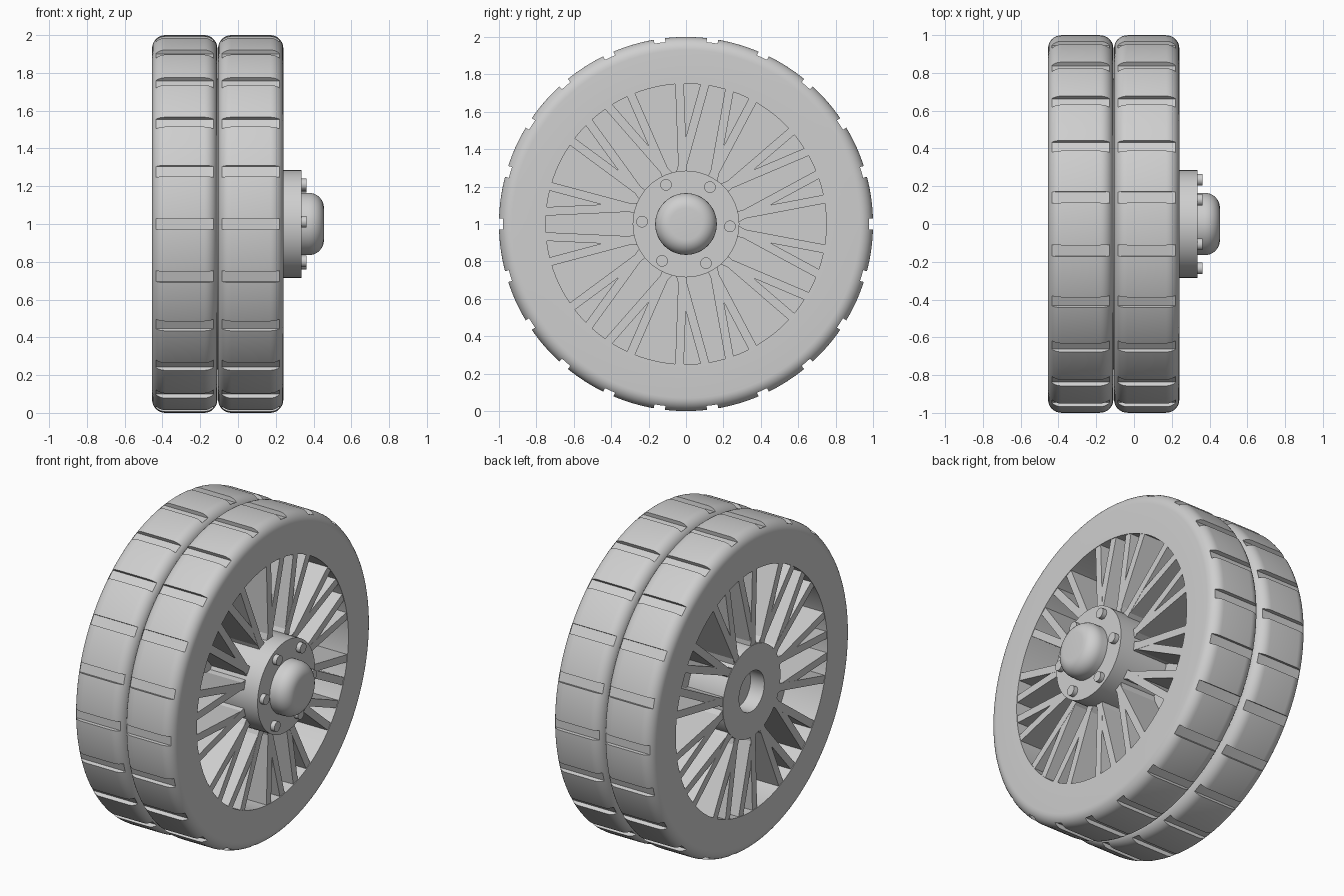
import bpy
import bmesh
from math import sin, cos, pi, radians
from mathutils import Matrix, Vector

if "Cube" in bpy.data.objects:
    bpy.data.objects.remove(bpy.data.objects["Cube"])

grey = bpy.data.materials.new("plain_grey")
grey.use_nodes = True
grey.diffuse_color = (0.62, 0.62, 0.62, 1)
grey.node_tree.nodes["Principled BSDF"].inputs["Base Color"].default_value = (0.62, 0.62, 0.62, 1)

AXLE = Vector((0, 0, 1))
OUT, MID, IN = 0.24, -0.1075, -0.455   # side faces of the wheel pair and the plane between them
RIM = 0.75
HUB = 0.285


def finish(name, bm):
    bmesh.ops.remove_doubles(bm, verts=bm.verts, dist=1e-5)
    bmesh.ops.recalc_face_normals(bm, faces=bm.faces)
    mesh = bpy.data.meshes.new(name)
    bm.to_mesh(mesh)
    bm.free()
    mesh.materials.append(grey)
    obj = bpy.data.objects.new(name, mesh)
    bpy.context.collection.objects.link(obj)
    return obj


def smooth(obj):
    bpy.ops.object.select_all(action='DESELECT')
    obj.select_set(True)
    bpy.context.view_layer.objects.active = obj
    bpy.ops.object.shade_smooth_by_angle(angle=radians(30))


def lathe(name, profile, steps, closed=False):
    """Spin (x, radius) points around the axle."""
    bm = bmesh.new()
    verts = [bm.verts.new((x, r, 1)) for x, r in profile]
    pairs = list(zip(verts, verts[1:]))
    if closed:
        pairs.append((verts[-1], verts[0]))
    edges = [bm.edges.new(p) for p in pairs]
    bmesh.ops.spin(bm, geom=verts + edges, cent=AXLE, axis=(1, 0, 0),
                   angle=2 * pi, steps=steps, use_merge=False)
    return finish(name, bm)


def arc(cx, cr, radius, start, end, n=8):
    return [(cx + radius * cos(radians(start + (end - start) * i / n)),
             cr + radius * sin(radians(start + (end - start) * i / n))) for i in range(n + 1)]


def box(bm, centre, size, angle):
    """Box turned about the axle direction."""
    m = Matrix.Translation(centre) @ Matrix.Rotation(angle, 4, 'X') @ Matrix.Diagonal((*size, 1))
    bmesh.ops.create_cube(bm, size=1, matrix=m)


def polar(r, degrees):
    a = radians(degrees)
    return Vector((0, r * cos(a), r * sin(a)))


# Two rounded tyres with cross grooves
def tyre(name, x0, x1):
    b = 0.07
    profile = ([(x0, RIM)] + arc(x0 + b, 1 - b, b, 180, 90)
               + arc(x1 - b, 1 - b, b, 90, 0) + [(x1, RIM)])
    obj = lathe(name, profile, 132, closed=True)
    bm = bmesh.new()
    for k in range(22):
        angle = 360 * k / 22
        box(bm, AXLE + polar(1.015, angle) + Vector(((x0 + x1) / 2, 0, 0)),
            (x1 - x0 - 0.04, 0.08, 0.06), radians(angle))
    cutter = finish("groove_cutter", bm)
    cutter.hide_render = True
    mod = obj.modifiers.new("grooves", 'BOOLEAN')
    mod.operation = 'DIFFERENCE'
    mod.solver = 'EXACT'
    mod.object = cutter
    smooth(obj)
    bpy.ops.object.modifier_apply(modifier=mod.name)
    bpy.data.objects.remove(cutter)
    smooth(obj)


tyre("outer_tyre", MID + 0.002, OUT)
tyre("inner_tyre", IN, MID - 0.002)

# Solid web between the two spoked faces
smooth(lathe("centre_web", [(MID - 0.1, 0), (MID - 0.1, RIM + 0.02),
                            (MID + 0.1, RIM + 0.02), (MID + 0.1, 0)], 96))


# Laced spokes: straight bars plus slanted bars that cross them near the hub
def spoke(bm, rim_angle, hub_angle, inset):
    a, b = polar(RIM + 0.015, rim_angle), polar(HUB - 0.02, hub_angle)
    d = a - b
    centre = AXLE + (a + b) / 2 + Vector((MID, 0, 0))
    angle = Vector((d.y, d.z)).angle_signed(Vector((1, 0)))
    box(bm, centre, (OUT - IN - 2 * inset, d.length, 0.046), angle)


bm = bmesh.new()
for k in range(7):
    middle = 360 / 7 * (k + 0.5)
    for side in (-1, 1):
        spoke(bm, middle + side * 15.5, middle + side * 16.5, 0.003)
        spoke(bm, middle + side * 5, middle + side * 20, 0.004)
finish("spokes", bm)

# Hub with a blind bore at the back
smooth(lathe("hub", [(-0.36, 0), (-0.36, 0.125), (IN, 0.125), (IN, HUB),
                     (0.335, HUB), (0.335, 0)], 64))

# Rounded hub cap
smooth(lathe("hub_cap", [(0.32, 0), (0.32, 0.165)]
             + arc(0.375, 0.085, 0.08, 90, 0) + [(0.455, 0)], 48))

# Ring of bolts
bm = bmesh.new()
for k in range(6):
    place = Matrix.Translation(AXLE + polar(0.235, 60 * k - 3) + Vector((0.345, 0, 0)))
    bmesh.ops.create_cone(bm, cap_ends=True, segments=20, radius1=0.031, radius2=0.031,
                          depth=0.035, matrix=place @ Matrix.Rotation(pi / 2, 4, 'Y'))
smooth(finish("hub_bolts", bm))
